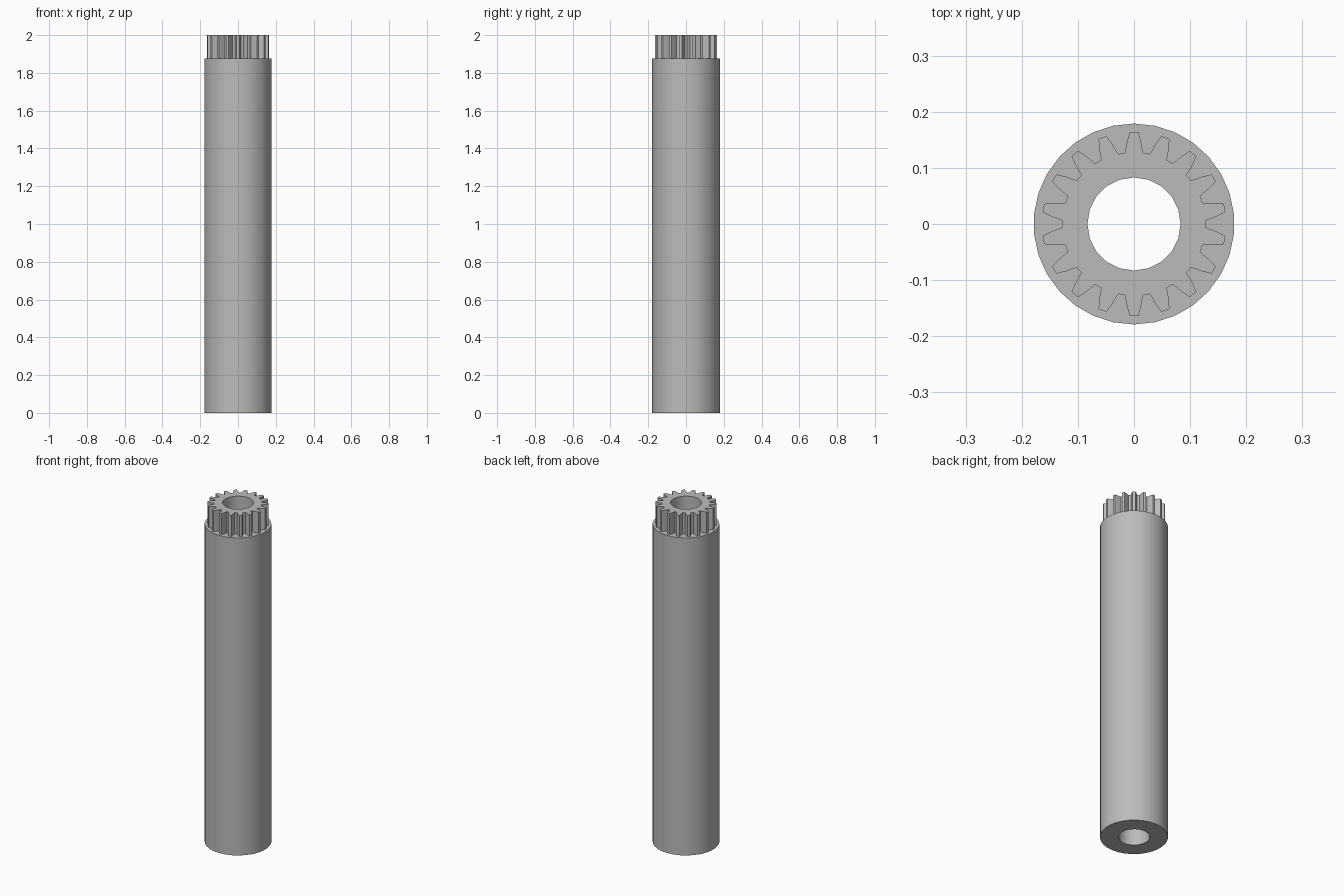
import bpy, bmesh
from math import sin, cos, pi, radians

cube = bpy.data.objects.get("Cube")
if cube:
    bpy.data.objects.remove(cube, do_unlink=True)

HEIGHT, LEDGE = 2.0, 1.875
OUTER_R, HOLE_R = 0.179, 0.083
TEETH = 18

steel = bpy.data.materials.new("plain grey")
steel.use_nodes = True
steel.diffuse_color = (0.5, 0.5, 0.5, 1)
steel.node_tree.nodes["Principled BSDF"].inputs["Base Color"].default_value = (0.5, 0.5, 0.5, 1)


def circle(radius, sides):
    return [(radius * sin(2 * pi * i / sides), radius * cos(2 * pi * i / sides)) for i in range(sides)]


def gear_outline():
    # one tooth as (half width, distance from the axis), repeated around the axis
    flank = [(0.016, 0.127), (0.0125, 0.147), (0.0075, 0.164)]
    tooth = [(-w, r) for w, r in flank] + [(w, r) for w, r in reversed(flank)]
    points = []
    for i in range(TEETH):
        a = 2 * pi * i / TEETH
        points += [(x * cos(a) + y * sin(a), y * cos(a) - x * sin(a)) for x, y in tooth]
    return points


def ring(bm, points, z):
    verts = [bm.verts.new((x, y, z)) for x, y in points]
    edges = [bm.edges.new((v, verts[i - 1])) for i, v in enumerate(verts)]
    return verts, edges


def wall(bm, low, high):
    a, b = low[0], high[0]
    for i in range(len(a)):
        bm.faces.new((a[i - 1], a[i], b[i], b[i - 1]))


def cap(bm, inner, outer):
    bmesh.ops.triangle_fill(bm, use_beauty=True, edges=inner[1] + outer[1])


def finish(bm, name):
    bmesh.ops.recalc_face_normals(bm, faces=bm.faces)
    mesh = bpy.data.meshes.new(name)
    bm.to_mesh(mesh)
    bm.free()
    mesh.materials.append(steel)
    obj = bpy.data.objects.new(name, mesh)
    bpy.context.collection.objects.link(obj)
    bpy.ops.object.select_all(action='DESELECT')
    obj.select_set(True)
    bpy.context.view_layer.objects.active = obj
    bpy.ops.object.shade_smooth_by_angle(angle=radians(30))


hole, outside, gear = circle(HOLE_R, 20), circle(OUTER_R, 30), gear_outline()

# long tube with a ledge around the foot of the gear
bm = bmesh.new()
hole_low, hole_high = ring(bm, hole, 0), ring(bm, hole, LEDGE)
out_low, out_high = ring(bm, outside, 0), ring(bm, outside, LEDGE)
gear_foot = ring(bm, gear, LEDGE)
wall(bm, hole_low, hole_high)
wall(bm, out_low, out_high)
cap(bm, hole_low, out_low)
cap(bm, gear_foot, out_high)
finish(bm, "tube_body")

# toothed crown with the bore continuing through it
bm = bmesh.new()
hole_low, hole_high = ring(bm, hole, LEDGE), ring(bm, hole, HEIGHT)
gear_low, gear_high = ring(bm, gear, LEDGE), ring(bm, gear, HEIGHT)
wall(bm, hole_low, hole_high)
wall(bm, gear_low, gear_high)
cap(bm, hole_high, gear_high)
finish(bm, "gear_crown")
